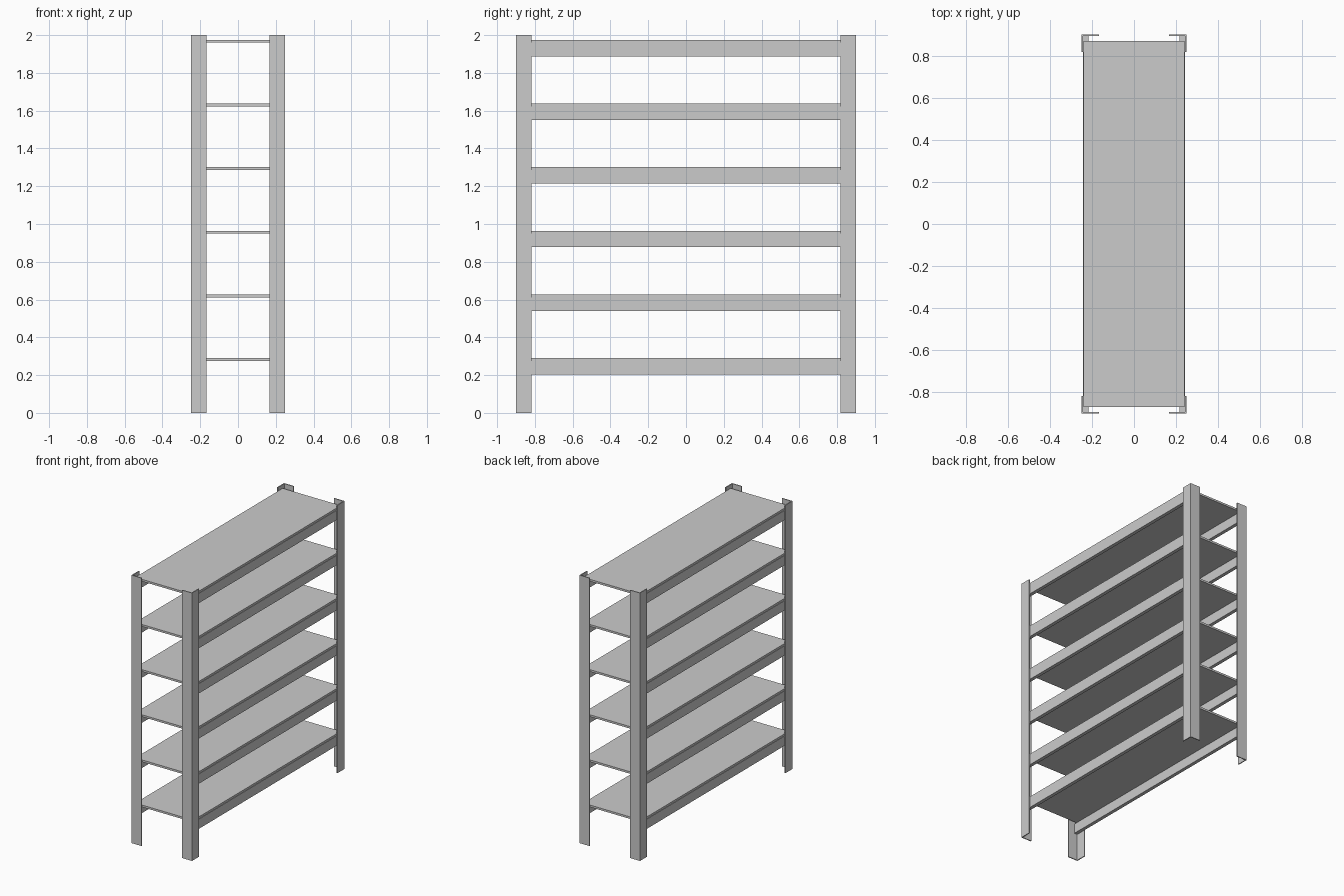
import bpy, bmesh

if "Cube" in bpy.data.objects:
    bpy.data.objects.remove(bpy.data.objects["Cube"])

W, D, H = 0.25, 0.90, 2.0      # half width, half depth, height
LEG, T = 0.083, 0.007          # angle flange length and thickness
SHELF_T, BEAM_W, BEAM_H = 0.015, 0.026, 0.072


def finish(name, bm):
    bmesh.ops.recalc_face_normals(bm, faces=bm.faces)
    mesh = bpy.data.meshes.new(name)
    bm.to_mesh(mesh)
    bm.free()
    ob = bpy.data.objects.new(name, mesh)
    bpy.context.collection.objects.link(ob)
    return ob


def prism(name, outline, z0, z1):
    """Extrude a flat outline upward from z0 to z1."""
    bm = bmesh.new()
    face = bm.faces.new([bm.verts.new((x, y, z0)) for x, y in outline])
    top = bmesh.ops.extrude_face_region(bm, geom=[face])["geom"]
    verts = [v for v in top if isinstance(v, bmesh.types.BMVert)]
    bmesh.ops.translate(bm, verts=verts, vec=(0, 0, z1 - z0))
    return finish(name, bm)


def box(name, x0, x1, y0, y1, z0, z1):
    return prism(name, [(x0, y0), (x1, y0), (x1, y1), (x0, y1)], z0, z1)


# Four angle-iron posts, flanges pointing inward
for sx, side in ((-1, "left"), (1, "right")):
    for sy, end in ((-1, "front"), (1, "back")):
        angle = [(W, D), (W - LEG, D), (W - LEG, D - T),
                 (W - T, D - T), (W - T, D - LEG), (W, D - LEG)]
        prism(f"{end}_{side}_post", [(sx * x, sy * y) for x, y in angle], 0, H)

# Six shelf boards, each resting on a pair of long beams
for i in range(6):
    top = 0.29 + i * 0.337
    under = top - SHELF_T
    box(f"shelf_{i + 1}", -0.24, 0.24, -0.87, 0.87, under, top)
    for sx, side in ((-1, "left"), (1, "right")):
        xa, xb = sorted((sx * (W - T), sx * (W - T - BEAM_W)))
        box(f"{side}_beam_{i + 1}", xa, xb, -(D - T), D - T, under - BEAM_H, under)
